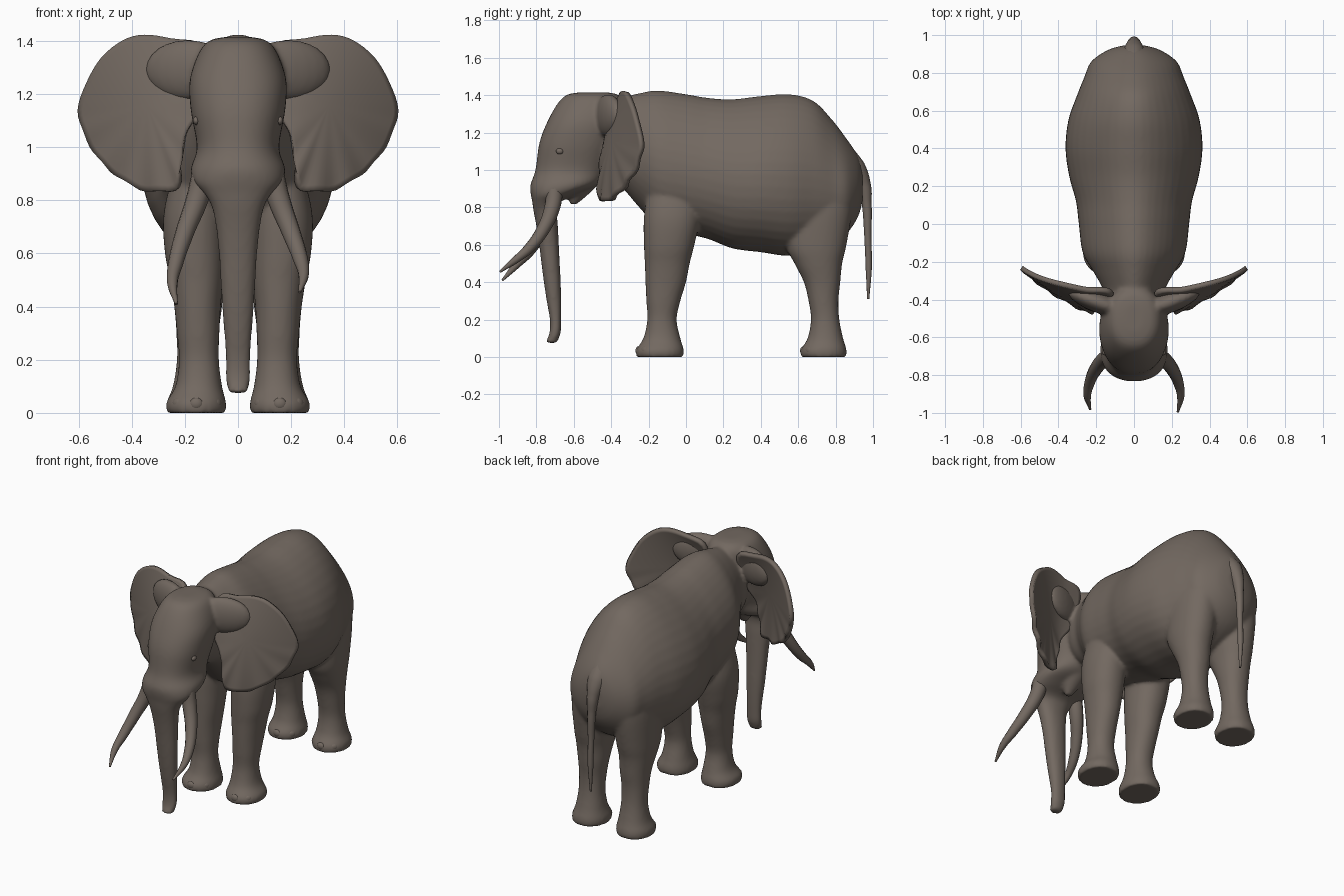
import bpy, bmesh, math
from mathutils import Vector, Matrix

if "Cube" in bpy.data.objects:
    bpy.data.objects.remove(bpy.data.objects["Cube"])

hide = bpy.data.materials.new("grey brown hide")
hide.diffuse_color = (0.17, 0.14, 0.118, 1)
hide.use_nodes = True
hide.node_tree.nodes["Principled BSDF"].inputs["Base Color"].default_value = hide.diffuse_color


def spline(rows, steps, closed=False):
    """Smooth interpolation through rows of numbers."""
    n, out = len(rows), []
    pick = (lambda i: rows[i % n]) if closed else (lambda i: rows[max(0, min(n - 1, i))])
    for i in range(n if closed else n - 1):
        a, b, c, d = (pick(i + k) for k in (-1, 0, 1, 2))
        for s in range(steps):
            t = s / steps
            out.append([q + 0.5 * t * (r - p + t * (2*p - 5*q + 4*r - w + t * (3*(q - r) + w - p)))
                        for p, q, r, w in zip(a, b, c, d)])
    if not closed:
        out.append(list(rows[-1]))
    return out


def loft(bm, rows, axis, n=40, taper=0.0, ridge=0.0, power=1.0):
    """Skin oval rings; row = (position on axis, low, high, x0, x1)."""
    rings = []
    for t, lo, hi, x0, x1 in spline(rows, 5):
        ring = []
        for k in range(n):
            a = 2 * math.pi * k / n
            c, s = math.cos(a), math.sin(a)
            c = math.copysign(abs(c) ** power, c)
            s = math.copysign(abs(s) ** power, s)
            w = 1 - taper * s - ridge * max(s, 0) ** 2
            x = (x0 + x1) / 2 + (x1 - x0) / 2 * c * w
            v = (lo + hi) / 2 + (hi - lo) / 2 * s
            ring.append(bm.verts.new((x, t, v) if axis == "y" else (x, v, t)))
        rings.append(ring)
    for r, q in zip(rings, rings[1:]):
        for k in range(n):
            bm.faces.new((r[k], r[(k + 1) % n], q[(k + 1) % n], q[k]))
    bm.faces.new(rings[0])
    bm.faces.new(rings[-1])


def blob(bm, loc, scale, turn=0):
    bmesh.ops.create_uvsphere(bm, u_segments=20, v_segments=12, radius=1,
                              matrix=Matrix.Translation(loc) @ Matrix.Rotation(turn, 4, "Z")
                              @ Matrix.Diagonal((*scale, 1)))


def finish(bm, name):
    bmesh.ops.recalc_face_normals(bm, faces=bm.faces)
    for f in bm.faces:
        f.smooth = True
    me = bpy.data.meshes.new(name)
    bm.to_mesh(me)
    bm.free()
    me.materials.append(hide)
    ob = bpy.data.objects.new(name, me)
    bpy.context.collection.objects.link(ob)
    return ob


def sym(rows):
    return [(t, a, b, -w, w) for t, a, b, w in rows]


# torso and neck
bm = bmesh.new()
loft(bm, sym([(-.52, .98, 1.36, .10), (-.42, .93, 1.38, .145), (-.34, .90, 1.39, .165),
              (-.25, .80, 1.41, .215), (-.15, .70, 1.425, .27), (0, .66, 1.405, .29),
              (.12, .63, 1.385, .305), (.25, .58, 1.378, .34), (.4, .56, 1.395, .36),
              (.55, .54, 1.405, .345), (.68, .56, 1.37, .30), (.78, .60, 1.27, .26),
              (.86, .66, 1.165, .225), (.92, .75, 1.075, .14), (.945, .84, 1.0, .06)]),
     "y", taper=0.13, ridge=0.12)
# head and trunk
loft(bm, sym([(1.415, -.57, -.42, .05), (1.40, -.64, -.36, .11), (1.35, -.69, -.33, .15),
              (1.25, -.745, -.35, .182), (1.14, -.785, -.37, .178), (1.0, -.805, -.42, .155),
              (.92, -.832, -.47, .178), (.87, -.83, -.58, .168), (.83, -.822, -.67, .13),
              (.78, -.815, -.69, .10), (.7, -.80, -.685, .083), (.6, -.785, -.68, .072),
              (.5, -.773, -.675, .066), (.4, -.76, -.67, .06), (.3, -.745, -.667, .052),
              (.2, -.728, -.667, .046), (.13, -.73, -.67, .046), (.075, -.752, -.69, .036)]),
     "z", power=0.9)
# lower jaw
loft(bm, sym([(1.0, -.68, -.42, .11), (.9, -.64, -.49, .07), (.815, -.62, -.585, .02)]), "z")
# thick ear roots on the sides of the skull
for side in (1, -1):
    blob(bm, Vector((side * .19, -.415, 1.29)), (.17, .055, .115), side * .35)
# legs, left and right
FRONT = [(.92, -.2, .06, .08, .24), (.75, -.225, .075, .05, .28), (.6, -.225, .045, .05, .275),
         (.5, -.22, .02, .055, .255), (.4, -.217, 0, .065, .24), (.3, -.212, -.03, .07, .23),
         (.2, -.207, -.05, .072, .222), (.1, -.228, -.03, .06, .236),
         (.04, -.265, -.012, .045, .27), (.0, -.265, -.012, .045, .268)]
HIND = [(.95, .56, .88, .03, .235), (.8, .53, .89, .02, .265), (.6, .535, .858, .035, .265),
        (.5, .58, .835, .05, .255), (.4, .63, .825, .06, .24), (.3, .655, .815, .072, .232),
        (.2, .668, .82, .075, .23), (.1, .65, .84, .063, .245),
        (.04, .615, .858, .047, .268), (.0, .615, .858, .05, .266)]
for leg in (FRONT, HIND):
    loft(bm, leg, "z", power=0.93)
    loft(bm, [(t, a, b, -x1, -x0) for t, a, b, x0, x1 in leg], "z", power=0.93)
body = finish(bm, "body_head_trunk_legs")
# fuse the overlapping masses into one skin
m = body.modifiers.new("fuse", "REMESH")
m.mode, m.voxel_size, m.use_smooth_shade = "VOXEL", 0.0105, True
m = body.modifiers.new("soften", "SMOOTH")
m.factor, m.iterations = 0.5, 8

# ears: fan of rings inside an outline, bent backwards at the outer edge
OUT = [(.12, 1.37), (.25, 1.405), (.35, 1.42), (.43, 1.40), (.51, 1.335), (.565, 1.24), (.596, 1.14),
       (.572, 1.05), (.522, .96), (.46, .90), (.385, .85), (.3, .832), (.225, .85),
       (.212, .95), (.19, 1.06), (.12, 1.18)]


def ear_point(x, z, ripple):
    s = max(0, min(1, (x - .2) / .4))
    h = (z - .85) / .55
    return (x, -.465 + .235 * s ** 1.4 + .12 * h * h * (1 - s) + ripple, z)


bm = bmesh.new()
cx, cz = .34, 1.16
outline = spline(OUT, 4, True)
prev = None
mid = bm.verts.new(ear_point(cx, cz, 0))
for f in (.2, .4, .6, .8, .93, 1.0):
    ring = []
    for i, (x, z) in enumerate(outline):
        low = max(0, min(1, (1.15 - z) / .2))
        fold = low * f ** 3 * math.sin(i * 1.1)
        g = f * (1 + .012 * fold)
        ring.append(bm.verts.new(ear_point(cx + (x - cx) * g, cz + (z - cz) * g, .008 * fold)))
    n = len(ring)
    for k in range(n):
        j = (k + 1) % n
        bm.faces.new((prev[k], prev[j], ring[j], ring[k]) if prev else (mid, ring[j], ring[k]))
    prev = ring
ears = finish(bm, "ears")
m = ears.modifiers.new("thickness", "SOLIDIFY")
m.thickness, m.offset = 0.026, 0
ears.modifiers.new("both sides", "MIRROR")


# tusks and tail: tapered tubes
def tube(name, pts):
    cu = bpy.data.curves.new(name, "CURVE")
    cu.dimensions, cu.bevel_depth, cu.bevel_resolution = "3D", 1.0, 4
    cu.use_fill_caps, cu.resolution_u = True, 8
    sp = cu.splines.new("BEZIER")
    sp.bezier_points.add(len(pts) - 1)
    for p, (x, y, z, r) in zip(sp.bezier_points, pts):
        p.co, p.radius = (x, y, z), r
        p.handle_left_type = p.handle_right_type = "AUTO"
    cu.materials.append(hide)
    ob = bpy.data.objects.new(name, cu)
    bpy.context.collection.objects.link(ob)
    bpy.ops.object.select_all(action="DESELECT")
    ob.select_set(True)
    bpy.context.view_layer.objects.active = ob
    bpy.ops.object.convert(target="MESH")


for name, side, drop in (("tusk_right", 1, 0), ("tusk_left", -1, .045)):
    tube(name, [(side * .125, -.70, .91, .046), (side * .155, -.715, .80, .042),
                (side * .20, -.765, .68, .035), (side * .235, -.84, .58 - drop * .4, .028),
                (side * .247, -.91, .52 - drop * .7, .02),
                (side * .232, -.995 + drop * .3, .455 - drop, .006)])
tube("tail", [(0, .84, 1.07, .07), (0, .905, 1.0, .06), (0, .95, .92, .038), (0, .966, .82, .026),
              (0, .972, .65, .019), (0, .977, .48, .017), (0, .974, .31, .006)])

# toenails around the front of each foot
bm = bmesh.new()
for side in (1, -1):
    for cy, ry in ((-.138, .116), (.737, .111)):
        for deg in (-140, -90, -45):
            a = math.radians(deg)
            blob(bm, Vector((side * (.157 + .098 * math.cos(a)), cy + ry * math.sin(a), .034)),
                 (.026, .016, .023), side * (a + math.pi / 2))
finish(bm, "toenails")

# eyes
bm = bmesh.new()
for side in (1, -1):
    blob(bm, Vector((side * .157, -.675, 1.10)), (.013, .02, .016))
finish(bm, "eyes")
